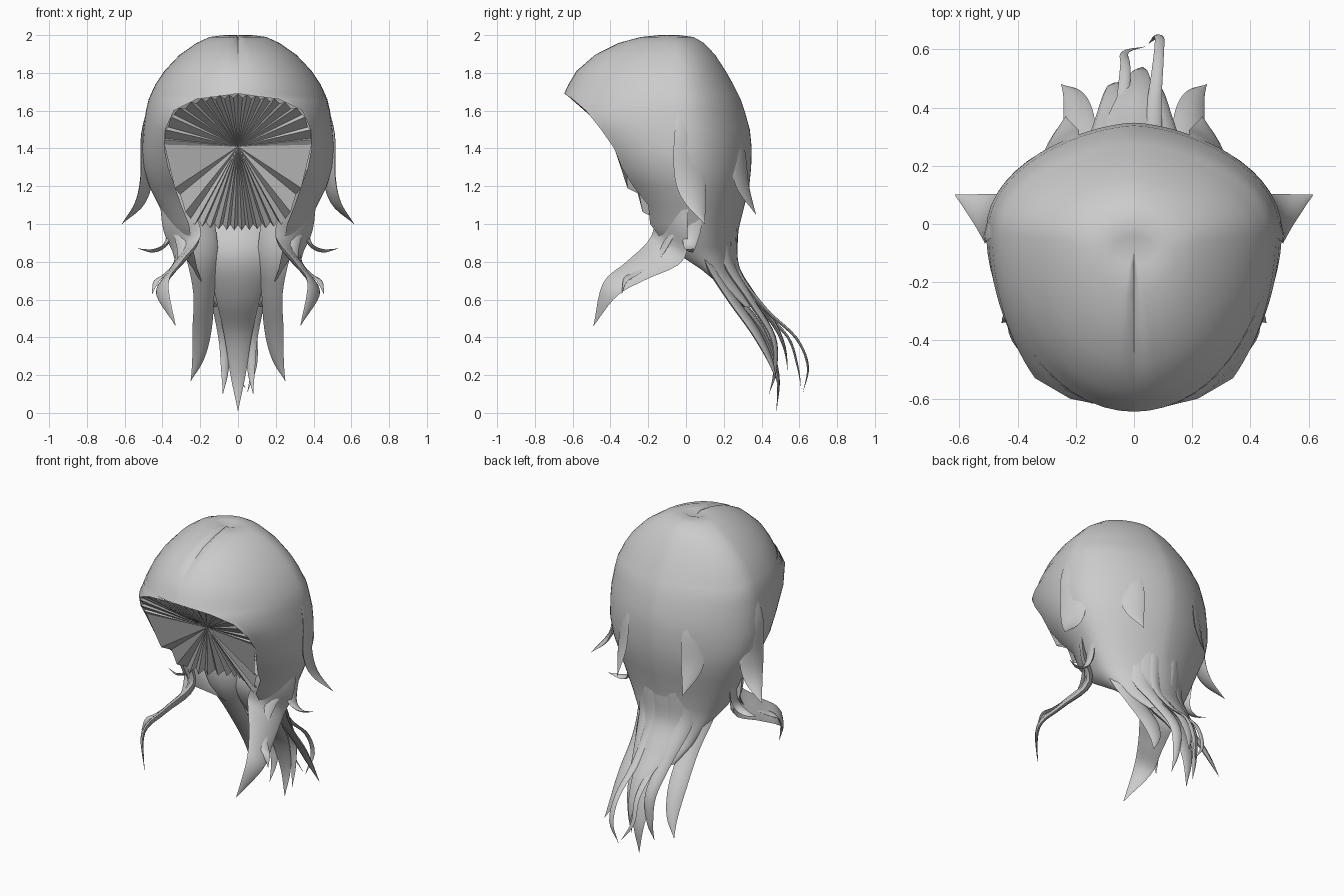
import bpy, math
from mathutils import Vector

if "Cube" in bpy.data.objects:
    bpy.data.objects.remove(bpy.data.objects["Cube"])

hair = bpy.data.materials.new("hair_grey")
hair.diffuse_color = (0.6, 0.6, 0.6, 1)
hair.use_nodes = True
hair.node_tree.nodes["Principled BSDF"].inputs["Base Color"].default_value = hair.diffuse_color


def make(name, verts, faces, smooth=60):
    me = bpy.data.meshes.new(name)
    me.from_pydata([tuple(v) for v in verts], [], faces)
    me.materials.append(hair)
    ob = bpy.data.objects.new(name, me)
    bpy.context.collection.objects.link(ob)
    bpy.ops.object.select_all(action='DESELECT')
    ob.select_set(True)
    bpy.context.view_layer.objects.active = ob
    bpy.ops.object.mode_set(mode='EDIT')
    bpy.ops.mesh.select_all(action='SELECT')
    bpy.ops.mesh.normals_make_consistent(inside=False)
    bpy.ops.object.mode_set(mode='OBJECT')
    if smooth:
        bpy.ops.object.shade_smooth_by_angle(angle=math.radians(smooth))
    return ob


def spline(pts, steps):
    """Catmull-Rom through tuples of any length."""
    out = []
    p = [Vector(q) for q in pts]
    p = [2 * p[0] - p[1]] + p + [2 * p[-1] - p[-2]]
    for i in range(1, len(p) - 2):
        a, b, c, d = p[i - 1:i + 3]
        for k in range(steps):
            t = k / steps
            out.append(0.5 * (2 * b + (c - a) * t + (2 * a - 5 * b + 4 * c - d) * t * t
                              + (3 * b - a - 3 * c + d) * t ** 3))
    return out + [p[-2]]


# Cap: horizontal rings (z, front edge x, front edge y, half width, widest y, back y)
RINGS = [
    (2.0, 0, -.14, .075, -.09, -.04), (1.99, 0, -.24, .15, -.08, .04),
    (1.958, 0, -.36, .22, -.06, .095), (1.895, 0, -.485, .31, -.05, .155),
    (1.81, 0, -.58, .39, -.04, .21), (1.74, 0, -.622, .437, -.04, .25),
    (1.69, 0, -.645, .46, -.04, .275), (1.66, .22, -.60, .473, -.03, .29),
    (1.60, .34, -.53, .487, -.03, .31), (1.50, .385, -.45, .50, -.02, .338),
    (1.40, .39, -.38, .508, -.02, .348), (1.30, .37, -.34, .50, 0, .345),
    (1.20, .335, -.28, .47, .02, .335), (1.10, .30, -.20, .42, .04, .31),
    (1.00, .26, -.19, .375, .05, .285), (.88, .24, -.10, .32, .06, .262),
    (.76, .215, .08, .235, .12, .262), (.66, .18, .20, .20, .215, .315),
    (.56, .10, .31, .14, .315, .385)]
N = 14


def half_ring(z, xs, ys, w, yc, yb):
    phi0 = math.acos(xs / w)
    f = (yc - ys) / math.sin(phi0)
    row = []
    for i in range(N):
        p = phi0 * (1 - i / N)
        row.append((w * math.cos(p), yc - f * math.sin(p), z))
    for i in range(N + 1):
        p = math.pi / 2 * i / N
        row.append((w * max(math.cos(p), 0) ** 1.25, yc + (yb - yc) * math.sin(p), z))
    if z > 1.87:                       # parting groove along the top
        row[0] = (0, row[0][1], z - .015)
    return row


rows = []
for r in RINGS:
    h = half_ring(*r)
    rows.append(h + [(-x, y, z) for x, y, z in reversed(h[:-1])])
M = len(rows[0])
verts = [v for r in rows for v in r] + [(0, -.08, 1.98)]
faces = [(j * M + i, j * M + i + 1, (j + 1) * M + i + 1, (j + 1) * M + i)
         for j in range(len(rows) - 1) for i in range(M - 1)]
faces += [(len(verts) - 1, i + 1, i) for i in range(M - 1)]
cap = make("hair_cap", verts, faces, 70)

# Pleated fan that closes the face opening, all pleats meeting at one point
RIM = [(0, -.64, 1.69), (.12, -.625, 1.68), (.22, -.60, 1.66), (.34, -.53, 1.60),
       (.385, -.45, 1.50), (.39, -.385, 1.42), (.335, -.31, 1.19), (.25, -.19, 1.0),
       (.17, -.12, .98), (.08, -.04, .97), (0, 0, .965)]
STEPS = [5, 4, 4, 3, 3, 1, 3, 4, 4, 4]
edge = []
for (a, b), n in zip(zip(RIM, RIM[1:]), STEPS):
    edge += [Vector(a).lerp(Vector(b), k / n) for k in range(n)]
edge.append(Vector(RIM[-1]))
apex = Vector((0, -.32, 1.41))
for i, p in enumerate(edge):
    if i % 2 and not 1.15 < p.z < 1.45:
        p += Vector((0, .035, -.02)) if p.z > 1.4 else Vector((0, .025, .03))
loop = edge + [Vector((-p.x, p.y, p.z)) for p in reversed(edge[1:-1])]
L = len(loop)
make("face_opening_fan", loop + [apex], [(i, (i + 1) % L, L) for i in range(L)], 0)


# Locks: flattened tapering tubes along a path of (x, y, z, width)
def lock(name, path, wdir, thick=.22, mirror=False):
    for s, tag in ((1, "_right"), (-1, "_left")) if mirror else ((1, ""),):
        pts = spline([(s * x, y, z, w) for x, y, z, w in path], 5)
        verts, faces = [], []
        wd = Vector((s * wdir[0], wdir[1], wdir[2]))
        K = 8
        for i, q in enumerate(pts):
            c = Vector(q[:3])
            t = (Vector(pts[min(i + 1, len(pts) - 1)][:3])
                 - Vector(pts[max(i - 1, 0)][:3])).normalized()
            u = (wd - t * wd.dot(t)).normalized()
            n = t.cross(u)
            w = max(q[3], .002) / 2
            for k in range(K):
                a = 2 * math.pi * k / K
                verts.append(c + u * w * math.cos(a) + n * w * thick * math.sin(a))
        for j in range(len(pts) - 1):
            for k in range(K):
                a, b = j * K + k, j * K + (k + 1) % K
                faces.append((a, b, b + K, a + K))
        make(name + tag, verts, faces, 70)


X = (1, 0, 0)
# Front locks sweeping forward at each side of the face
lock("front_lock", [(.37, -.06, 1.28, .16), (.32, -.08, 1.04, .25), (.27, -.10, .87, .25),
                    (.345, -.26, .755, .17), (.40, -.40, .655, .12), (.33, -.49, .46, 0)],
     (.5, .6, -.5), .2, True)
lock("front_wisp", [(.31, -.06, .98, .08), (.29, -.15, .83, .07), (.37, -.27, .74, .06),
                    (.43, -.32, .70, .04), (.455, -.34, .63, 0)], (.8, .3, -.3), .25, True)
# Small hooks curling out at the sides
lock("side_hook", [(.37, .05, 1.10, .10), (.36, .03, .97, .10), (.385, .02, .89, .07),
                   (.45, .02, .858, .04), (.53, .04, .87, 0)], (.3, 1, -.4), .3, True)
# Side locks flaring outwards and flaps on the back
lock("flared_lock", [(.44, -.01, 1.72, .02), (.488, 0, 1.48, .13), (.485, .02, 1.25, .17),
                     (.52, .05, 1.11, .12), (.615, .10, 1.0, 0)], (-.35, 1, -.2), .2, True)
lock("back_flap", [(.24, .22, 1.64, .02), (.245, .268, 1.42, .13), (.25, .295, 1.22, .13),
                   (.235, .37, 1.05, 0)], (1, -.7, 0), .16, True)
# Tail strands hanging behind
lock("tail_middle", [(0, .21, 1.0, .34), (0, .17, .82, .32), (0, .26, .62, .24),
                     (0, .41, .42, .15), (0, .485, .2, .08), (0, .48, .01, 0)], X, .25)
lock("tail_back", [(0, .24, .98, .30), (0, .245, .78, .27), (0, .345, .62, .2),
                   (.01, .46, .48, .11), (.02, .52, .35, .06), (.03, .54, .22, 0)], X, .25)
lock("tail_side", [(.24, .10, 1.08, .22), (.19, .12, .84, .18), (.18, .22, .64, .12),
                   (.19, .36, .44, .11), (.21, .44, .29, .07), (.25, .48, .17, 0)],
     (1, -.3, -.2), .3, True)
lock("tail_outer", [(.13, .21, 1.0, .18), (.12, .22, .80, .15), (.10, .34, .6, .09),
                    (.07, .46, .4, .07), (.07, .47, .22, .04), (.08, .44, .1, 0)],
     (1, -.3, 0), .4, True)
lock("tail_wisp_right", [(.05, .25, 1.0, .12), (.06, .27, .76, .08), (.07, .42, .55, .05),
                         (.085, .58, .4, .035), (.085, .645, .25, .03), (.05, .62, .11, 0)], X, .4)
lock("tail_wisp_left", [(-.07, .25, 1.0, .12), (-.06, .26, .76, .08), (-.04, .40, .55, .05),
                        (-.03, .54, .4, .035), (-.03, .59, .25, .025), (.04, .61, .13, 0)], X, .4)
